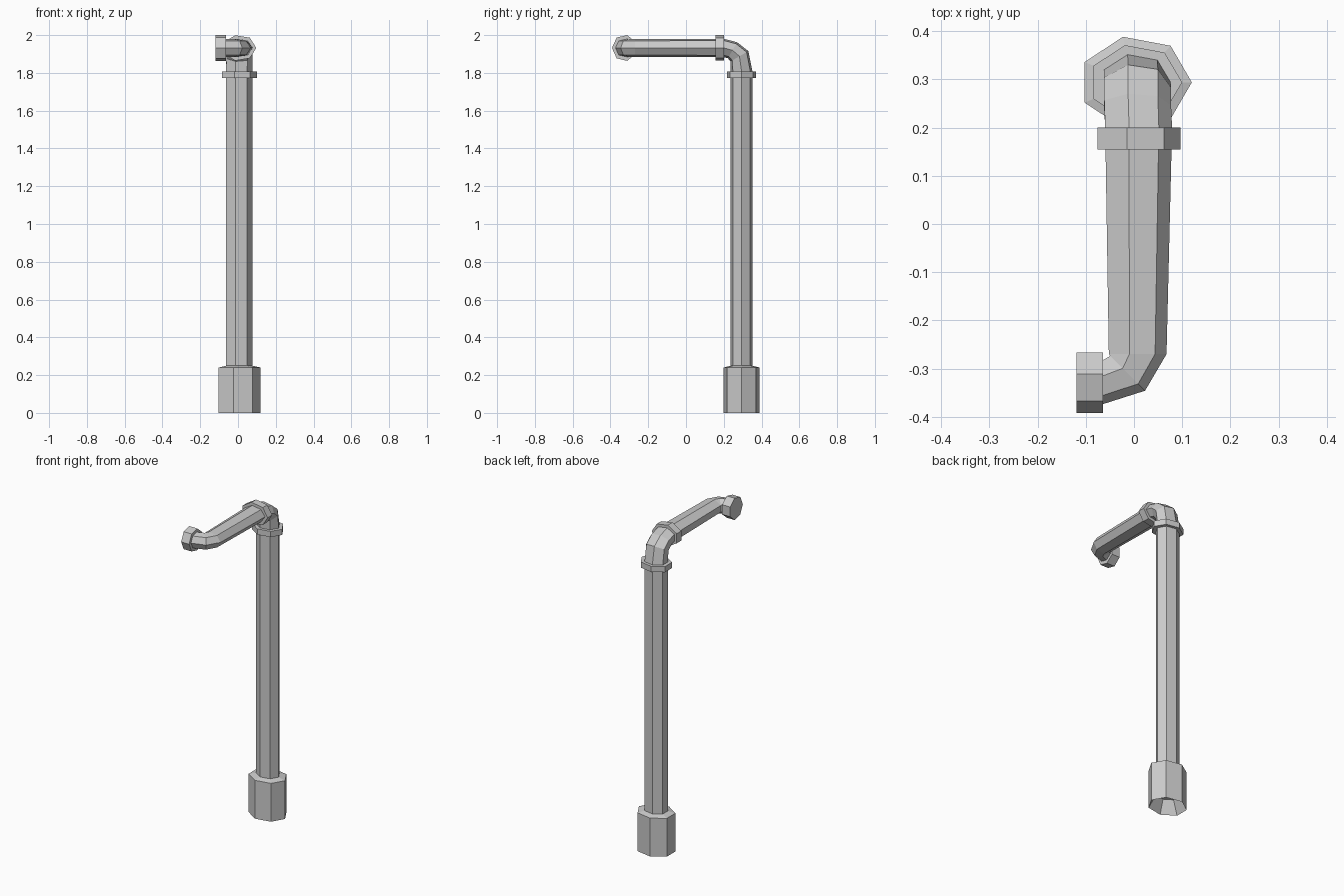
import bpy, bmesh, math
from mathutils import Vector

if "Cube" in bpy.data.objects:
    bpy.data.objects.remove(bpy.data.objects["Cube"])

SIDES = 7


def ring(center, u, v):
    """Seven-sided cross-section spanned by the vectors u and v."""
    c, u, v = Vector(center), Vector(u), Vector(v)
    return [c + u * math.cos(a) + v * math.sin(a)
            for a in (math.tau * i / SIDES for i in range(SIDES))]


def loft(name, rings, cap_start=True, cap_end=True):
    """Skin a chain of cross-sections with flat faces."""
    bm = bmesh.new()
    loops = [[bm.verts.new(p) for p in r] for r in rings]
    for a, b in zip(loops, loops[1:]):
        for i in range(SIDES):
            j = (i + 1) % SIDES
            bm.faces.new((a[i], a[j], b[j], b[i]))
    if cap_start:
        bm.faces.new(loops[0])
    if cap_end:
        bm.faces.new(loops[-1])
    bmesh.ops.recalc_face_normals(bm, faces=bm.faces)
    mesh = bpy.data.meshes.new(name)
    bm.to_mesh(mesh)
    bm.free()
    obj = bpy.data.objects.new(name, mesh)
    bpy.context.collection.objects.link(obj)
    return obj


def post(z, rx, ry):
    return ring((0.003, 0.294, z), (rx, 0, 0), (0, ry, 0))


def arm(y, rx, rz, x=0.006, z=1.932):
    return ring((x, y, z), (rx, 0, 0), (0, 0, rz))


def outlet(x, ry, rz, y=-0.326, z=1.932):
    return ring((x, y, z), (0, -ry, 0), (0, 0, rz))


def elbow(y, z, rx, rv, degrees):
    a = math.radians(degrees)
    return ring((0.004, y, z), (rx, 0, 0), (0, rv * math.cos(a), rv * math.sin(a)))


# one continuous pipe: post, upper elbow, tapering arm, side bend
loft("pipe", [
    post(0.08, 0.073, 0.059),
    post(1.81, 0.073, 0.059),
    elbow(0.283, 1.888, 0.073, 0.056, 30),
    elbow(0.246, 1.920, 0.073, 0.050, 60),
    arm(0.20, 0.073, 0.050),
    arm(-0.27, 0.063, 0.048, x=0.0045),
    ring((-0.015, -0.308, 1.932), (0.038, -0.038, 0), (0, 0, 0.048)),
    outlet(-0.065, 0.048, 0.048),
    outlet(-0.10, 0.048, 0.048),
])

# foot sleeve with bevelled top and hollow underside
loft("base_sleeve", [
    post(0.08, 0.073, 0.059),
    post(0.0, 0.117, 0.097),
    post(0.24, 0.117, 0.097),
    post(0.25, 0.073, 0.059),
], cap_start=False, cap_end=False)

# joint collars and end cap
loft("post_collar", [post(1.772, 0.097, 0.079), post(1.808, 0.097, 0.079)])
loft("arm_collar", [arm(0.155, 0.091, 0.069), arm(0.20, 0.091, 0.069)])
loft("outlet_cap", [outlet(-0.064, 0.066, 0.070), outlet(-0.119, 0.066, 0.070)])
